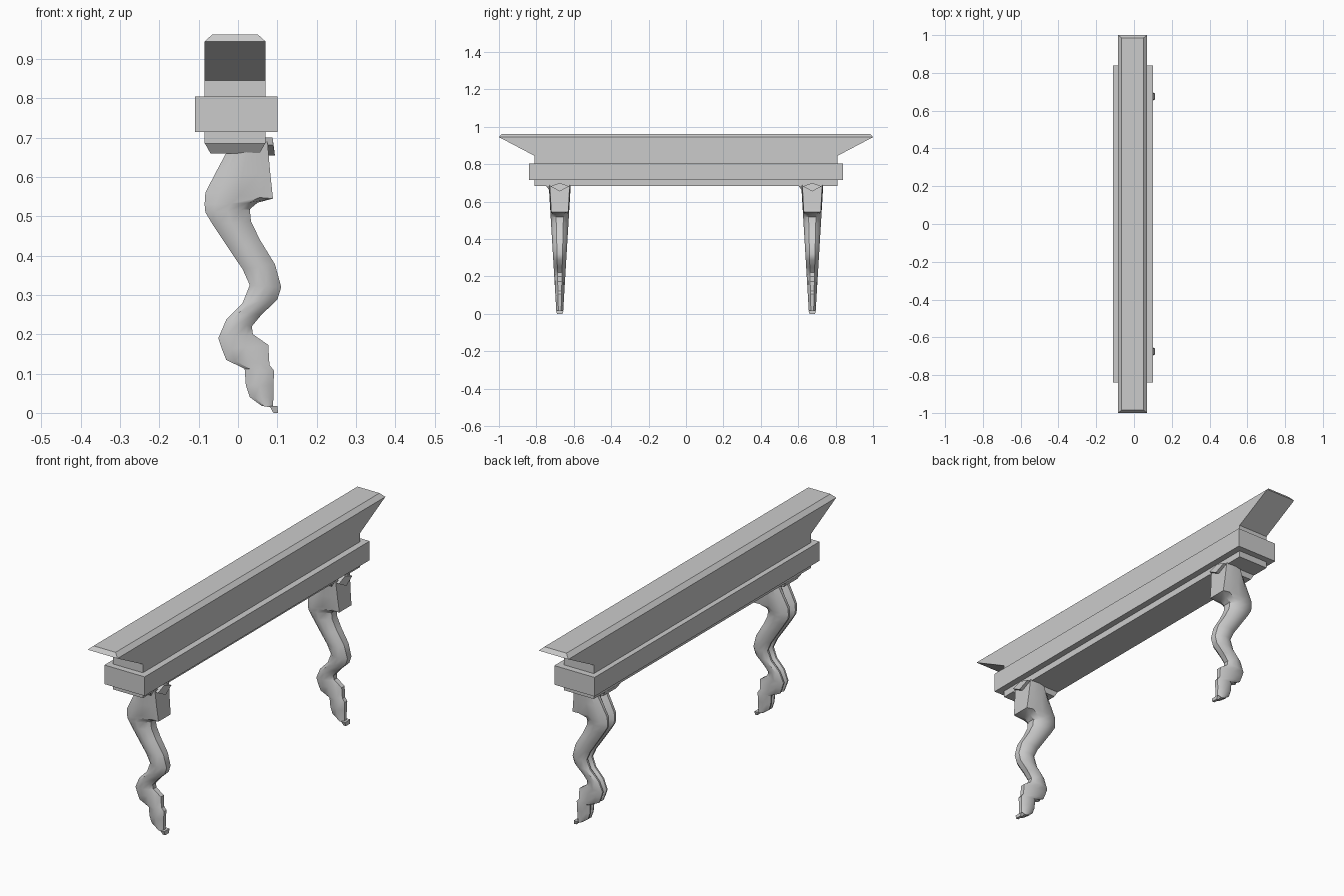
import bpy
import bmesh

cube = bpy.data.objects.get("Cube")
if cube:
    bpy.data.objects.remove(cube, do_unlink=True)

grey = bpy.data.materials.new("plain grey")
grey.use_nodes = True
colour = (0.6, 0.6, 0.6, 1)
grey.diffuse_color = colour
grey.node_tree.nodes["Principled BSDF"].inputs["Base Color"].default_value = colour


def loft(name, rings):
    """Skin a list of equally sized closed rings and cap both ends."""
    bm = bmesh.new()
    rows = [[bm.verts.new(point) for point in ring] for ring in rings]
    for lower, upper in zip(rows, rows[1:]):
        for i in range(len(lower)):
            j = (i + 1) % len(lower)
            bm.faces.new((lower[i], lower[j], upper[j], upper[i]))
    bm.faces.new(rows[0])
    bm.faces.new(rows[-1])
    bmesh.ops.recalc_face_normals(bm, faces=bm.faces)
    mesh = bpy.data.meshes.new(name)
    bm.to_mesh(mesh)
    bm.free()
    mesh.materials.append(grey)
    obj = bpy.data.objects.new(name, mesh)
    bpy.context.collection.objects.link(obj)
    return obj


def rectangle(x_min, x_max, y_min, y_max, z):
    return [(x_min, y_min, z), (x_max, y_min, z), (x_max, y_max, z), (x_min, y_max, z)]


# Shelf beam with flared ends and a bevelled top
back, front = -0.085, 0.07
loft("shelf_beam", [
    rectangle(back, front, -0.81, 0.81, 0.685),
    rectangle(back, front, -0.81, 0.81, 0.845),
    rectangle(back, front, -1, 1, 0.945),
    rectangle(back + 0.02, front - 0.02, -0.985, 0.985, 0.963),
])

# Moulding band around the beam
loft("moulding_band", [rectangle(-0.11, 0.1, -0.84, 0.84, z) for z in (0.715, 0.805)])

# Leg side outline: back point and front point (x, z) of each section
leg_outline = [
    ((-0.02, 0.68), (0.075, 0.69)),
    ((-0.06, 0.605), (0.082, 0.61)),
    ((-0.083, 0.56), (0.089, 0.545)),
    ((-0.085, 0.53), (0.05, 0.535)),
    ((-0.083, 0.51), (0.03, 0.518)),
    ((-0.065, 0.48), (0.033, 0.487)),
    ((-0.025, 0.42), (0.056, 0.44)),
    ((0.012, 0.365), (0.094, 0.378)),
    ((0.03, 0.325), (0.11, 0.32)),
    ((0.012, 0.28), (0.1, 0.288)),
    ((-0.01, 0.258), (0.06, 0.25)),
    ((-0.03, 0.237), (0.035, 0.22)),
    ((-0.05, 0.19), (0.038, 0.2)),
    ((-0.04, 0.16), (0.077, 0.173)),
    ((-0.03, 0.135), (0.08, 0.122)),
    ((0.017, 0.112), (0.092, 0.107)),
    ((0.02, 0.07), (0.09, 0.07)),
    ((0.03, 0.04), (0.09, 0.04)),
    ((0.06, 0.018), (0.089, 0.013)),
]

# Half section: depth from back to front, sideways share; grooved at the back
round_half = [(0, 0.4), (0, 0.65), (0.2, 0.95), (0.5, 1), (0.8, 0.8), (1, 0.4)]
panel_half = [(0, 0.4), (0, 0.65), (0.2, 0.95), (0.5, 1), (0.8, 0.97), (1, 0.9)]


def leg_section(index, centre_y):
    (back_x, back_z), (front_x, front_z) = leg_outline[index]
    half = panel_half if index < 3 else round_half
    section = [(0.2, 0)] + half + [(t, -s) for t, s in reversed(half)]
    ring = []
    for t, s in section:
        z = back_z + (front_z - back_z) * t
        width = 0.0175 + 0.06 * z
        ring.append((back_x + (front_x - back_x) * t, centre_y + s * width, z))
    return ring


def diamond(centre_y, shift):
    """Small pointed plate, leaning slightly forward at its foot."""
    return [(0.088 - shift, centre_y, 0.7), (0.09 - shift, centre_y + 0.05, 0.682),
            (0.094 - shift, centre_y, 0.655), (0.09 - shift, centre_y - 0.05, 0.682)]


for side, y in (("right_end", -0.675), ("left_end", 0.675)):
    leg = loft("curved_leg_" + side, [leg_section(i, y) for i in range(len(leg_outline))])
    bpy.ops.object.select_all(action="DESELECT")
    leg.select_set(True)
    bpy.context.view_layer.objects.active = leg
    bpy.ops.object.shade_smooth_by_angle(angle=0.6)

    # Wedge bracket joining the leg to the beam
    loft("bracket_" + side, [
        rectangle(back, front, y - 0.075, y + 0.05, 0.687),
        rectangle(back + 0.015, front - 0.015, y - 0.055, y + 0.045, 0.66),
    ])

    # Pointed ornament above the knee and small toe plate
    loft("ornament_" + side, [diamond(y, shift) for shift in (0, 0.02)])
    loft("toe_plate_" + side, [rectangle(0.08, 0.1, y - 0.02, y + 0.02, 0.018),
                               rectangle(0.09, 0.102, y - 0.015, y + 0.015, 0)])
